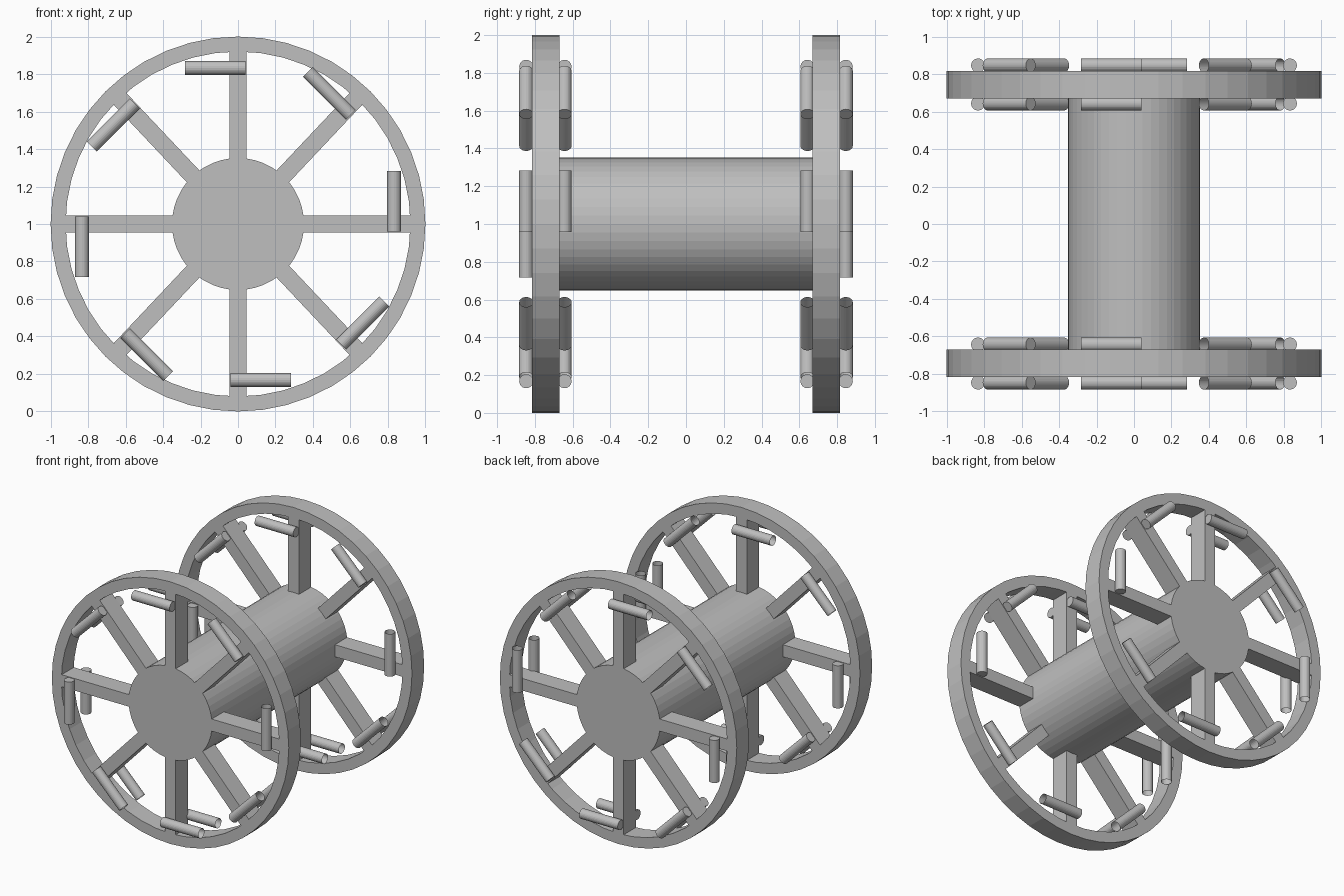
import bpy, bmesh, math
from mathutils import Matrix, Vector

cube = bpy.data.objects.get("Cube")
if cube:
    bpy.data.objects.remove(cube)

grey = bpy.data.materials.new("plain grey")
grey.use_nodes = True
color = (0.52, 0.52, 0.52, 1)
grey.diffuse_color = color
grey.node_tree.nodes["Principled BSDF"].inputs["Base Color"].default_value = color

AXLE = Vector((0, 0, 1))
INNER, OUTER = 0.669, 0.816      # wheel faces along y
MID, DEPTH = (INNER + OUTER) / 2, OUTER - INNER
ALONG_Y = Matrix.Rotation(math.pi / 2, 4, 'X')


def finish(name, bm, matrix):
    mesh = bpy.data.meshes.new(name)
    bm.to_mesh(mesh)
    bm.free()
    mesh.materials.append(grey)
    obj = bpy.data.objects.new(name, mesh)
    obj.matrix_world = matrix
    bpy.context.collection.objects.link(obj)
    return obj


def cylinder(name, radius, length, sides, matrix, open_top=False):
    bm = bmesh.new()
    bmesh.ops.create_cone(bm, cap_ends=True, segments=sides,
                          radius1=radius, radius2=radius, depth=length)
    if open_top:
        top = [f for f in bm.faces if f.normal.z > 0.9]
        bmesh.ops.delete(bm, geom=top, context='FACES_ONLY')
    return finish(name, bm, matrix)


def rim(name, y):
    # rectangular section swept around the axle
    bm = bmesh.new()
    h = DEPTH / 2
    corners = [(0.92, -h), (1, -h), (1, h), (0.92, h)]
    verts = [bm.verts.new((r, d, 0)) for r, d in corners]
    edges = [bm.edges.new((verts[i], verts[(i + 1) % 4])) for i in range(4)]
    bmesh.ops.spin(bm, geom=verts + edges, axis=(0, 1, 0), cent=(0, 0, 0),
                   angle=math.tau, steps=48, use_merge=True)
    bmesh.ops.remove_doubles(bm, verts=bm.verts, dist=0.0001)
    bmesh.ops.recalc_face_normals(bm, faces=bm.faces)
    return finish(name, bm, Matrix.Translation(AXLE + Vector((0, y, 0))))


def spoke(name, angle, y):
    bm = bmesh.new()
    start, end = 0.3, 0.935
    bmesh.ops.create_cube(bm, size=1)
    bmesh.ops.scale(bm, vec=(end - start, DEPTH, 0.092), verts=bm.verts)
    bmesh.ops.translate(bm, vec=((start + end) / 2, 0, 0), verts=bm.verts)
    turn = Matrix.Rotation(-angle, 4, 'Y')
    return finish(name, bm, Matrix.Translation(AXLE + Vector((0, y, 0))) @ turn)


# Central drum, flush with the outer wheel faces
cylinder("drum", 0.352, 2 * OUTER, 48, Matrix.Translation(AXLE) @ ALONG_Y)

# Two wheels with spokes and open-ended tubes on both faces
for side, label in ((-1, "front"), (1, "back")):
    rim(label + "_rim", side * MID)
    for i in range(8):
        straight = i * math.pi / 4
        # diagonal spokes lean slightly towards the vertical
        lean = math.radians(1.7) * math.sin(4 * straight / 2) if i % 2 else 0
        angle = straight + lean
        spoke(f"{label}_spoke_{i + 1}", angle, side * MID)
        reach = 0.85 if i % 2 else 0.841
        around = angle + math.radians(8.3)
        for y, face in ((0.846, "outer"), (0.643, "inner")):
            spot = AXLE + Vector((reach * math.cos(around), side * y,
                                  reach * math.sin(around)))
            cylinder(f"{label}_{face}_tube_{i + 1}", 0.037, 0.325, 24,
                     Matrix.Translation(spot) @ Matrix.Rotation(-straight, 4, 'Y'),
                     open_top=True)
